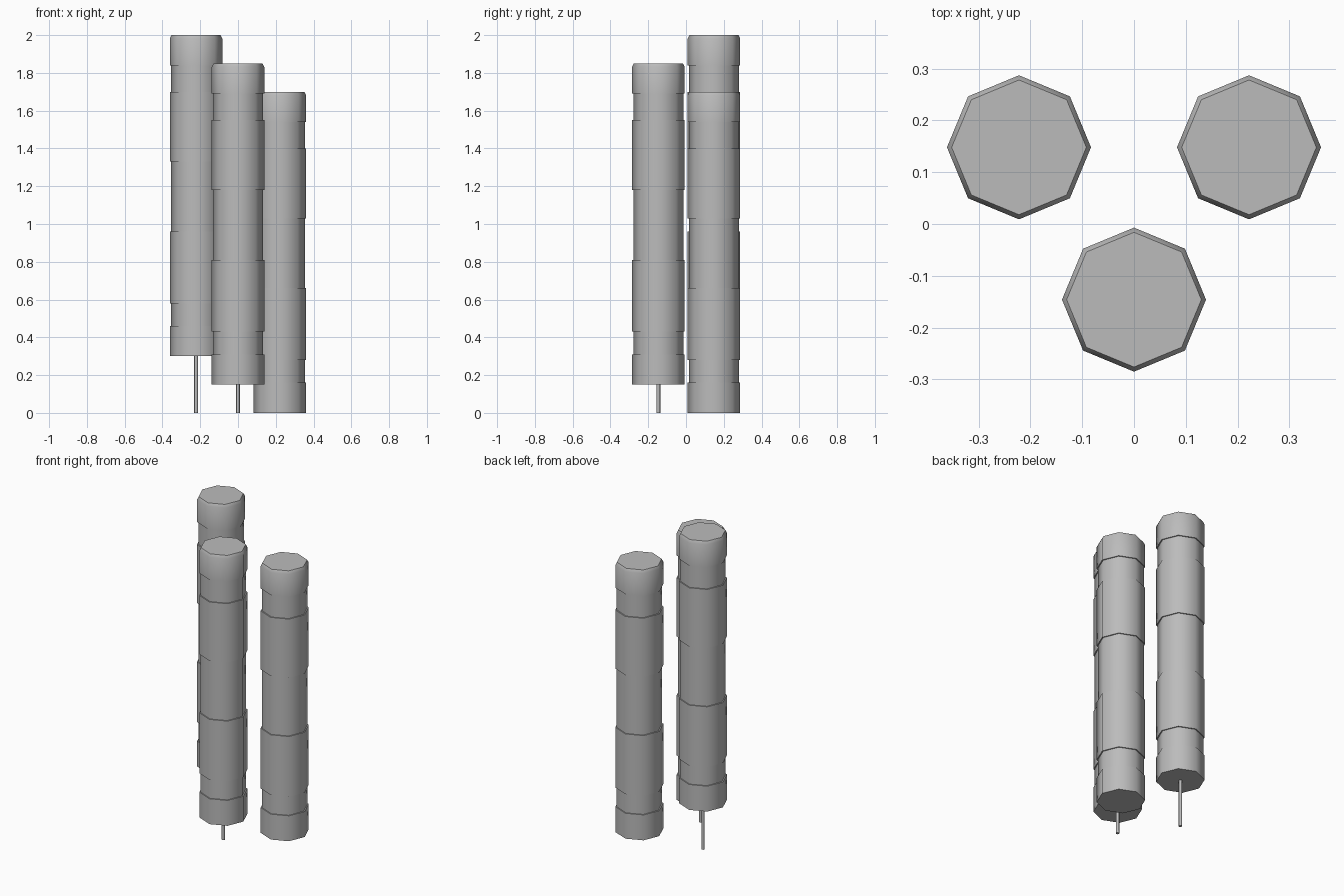
import bpy, bmesh, math

cube = bpy.data.objects.get("Cube")
if cube:
    bpy.data.objects.remove(cube, do_unlink=True)

SIDES = 8
WIDE, NARROW = 0.139, 0.132
# Heights where the wide and narrow bands meet
BANDS = [0, 0.16, 0.28, 0.66, 1.03, 1.40, 1.54, 1.70]

grey = bpy.data.materials.new("Plain Grey")
grey.use_nodes = True
grey.diffuse_color = (0.5, 0.5, 0.5, 1)
grey.node_tree.nodes["Principled BSDF"].inputs["Base Color"].default_value = grey.diffuse_color


def tube_profile():
    points = []
    for i, (low, high) in enumerate(zip(BANDS, BANDS[1:])):
        radius = NARROW if i % 2 else WIDE
        points += [(radius, low), (radius, high)]
    # Chamfer the top rim
    points[-1] = (WIDE, BANDS[-1] - 0.018)
    return points + [(0.130, BANDS[-1])]


def turned(name, profile, location, sides):
    """Turn a (radius, height) profile around z and cap both ends."""
    bm = bmesh.new()
    rings = []
    for r, z in profile:
        angles = [math.tau * i / sides for i in range(sides)]
        rings.append([bm.verts.new((r * math.cos(a), r * math.sin(a), z)) for a in angles])
    for low, high in zip(rings, rings[1:]):
        for i in range(sides):
            j = (i + 1) % sides
            bm.faces.new((low[i], low[j], high[j], high[i]))
    bm.faces.new(rings[0][::-1])
    bm.faces.new(rings[-1])
    mesh = bpy.data.meshes.new(name)
    bm.to_mesh(mesh)
    bm.free()
    mesh.materials.append(grey)
    obj = bpy.data.objects.new(name, mesh)
    obj.location = location
    bpy.context.collection.objects.link(obj)
    bpy.ops.object.select_all(action="DESELECT")
    obj.select_set(True)
    bpy.context.view_layer.objects.active = obj
    bpy.ops.object.shade_smooth_by_angle(angle=math.radians(65))
    return obj


# Three staggered tubes, the raised ones standing on thin rods
for side, x, y, base in (("right", -0.222, 0.148, 0.30),
                         ("front", 0, -0.146, 0.15),
                         ("left", 0.222, 0.148, 0)):
    turned(side + "_tube", tube_profile(), (x, y, base), SIDES)
    if base:
        turned(side + "_rod", [(0.01, 0), (0.01, base + 0.01)], (x, y, 0), SIDES)
